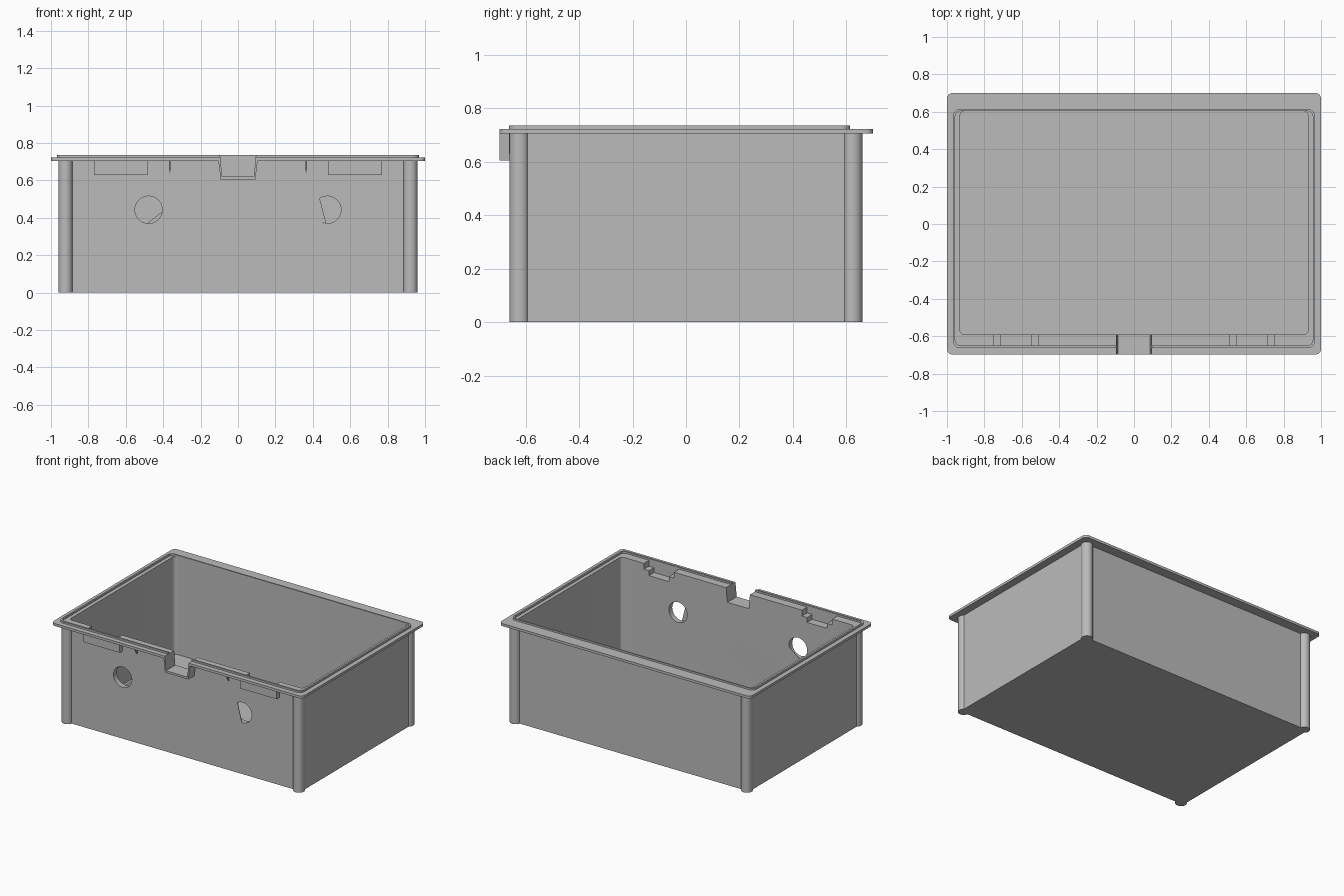
import bpy, bmesh
from math import cos, sin, pi, radians

scene_cube = bpy.data.objects.get("Cube")
if scene_cube:
    bpy.data.objects.remove(scene_cube, do_unlink=True)

grey = bpy.data.materials.new("plain_grey")
grey.use_nodes = True
COLOUR = (0.5, 0.5, 0.5, 1)
grey.diffuse_color = COLOUR
grey.node_tree.nodes["Principled BSDF"].inputs["Base Color"].default_value = COLOUR


def arc(cx, cy, r, start, end, steps):
    """Points on a circular arc, angles in degrees."""
    angles = [radians(start + (end - start) * i / steps) for i in range(steps + 1)]
    return [(cx + r * cos(a), cy + r * sin(a)) for a in angles]


def round_rect(x0, x1, y0, y1, r):
    pts = []
    corners = [(x1 - r, y1 - r), (x0 + r, y1 - r), (x0 + r, y0 + r), (x1 - r, y0 + r)]
    for i, (cx, cy) in enumerate(corners):
        pts += arc(cx, cy, r, 90 * i, 90 * i + 90, 6)
    return pts


def rect(x0, x1, y0, y1):
    return [(x0, y0), (x1, y0), (x1, y1), (x0, y1)]


def prism(name, pts, lo, hi, axis="z"):
    """Extrude a closed outline along one axis."""
    place = {"x": lambda a, b, t: (t, a, b),
             "y": lambda a, b, t: (a, t, b),
             "z": lambda a, b, t: (a, b, t)}[axis]
    bm = bmesh.new()
    ends = [[bm.verts.new(place(a, b, t)) for a, b in pts] for t in (lo, hi)]
    for end in ends:
        bm.faces.new(end)
    for i in range(len(pts)):
        j = (i + 1) % len(pts)
        bm.faces.new((ends[0][i], ends[0][j], ends[1][j], ends[1][i]))
    bmesh.ops.recalc_face_normals(bm, faces=bm.faces)
    mesh = bpy.data.meshes.new(name)
    bm.to_mesh(mesh)
    bm.free()
    mesh.materials.append(grey)
    obj = bpy.data.objects.new(name, mesh)
    bpy.context.scene.collection.objects.link(obj)
    return obj


def cut(obj, cutters):
    """Subtract the cutters and keep the evaluated mesh."""
    for c in cutters:
        mod = obj.modifiers.new("cut", "BOOLEAN")
        mod.operation, mod.solver, mod.object = "DIFFERENCE", "EXACT", c
    graph = bpy.context.evaluated_depsgraph_get()
    mesh = bpy.data.meshes.new_from_object(obj.evaluated_get(graph))
    obj.modifiers.clear()
    obj.data = mesh


HOLE_X, HOLE_Z, HOLE_R = 0.478, 0.443, 0.073
FLANGE_LOW, FLANGE_TOP = 0.705, 0.723

# Cutters
cavity = prism("cavity_cutter", round_rect(-0.93, 0.93, -0.592, 0.604, 0.025), 0.02, 1)
channel = prism("channel_cutter",
                [(-0.085, 0.62), (0.085, 0.62), (0.097, 0.75), (-0.097, 0.75)], -0.8, -0.5, "y")
lip_inner = prism("lip_cutter", round_rect(-0.956, 0.956, -0.65, 0.604, 0.03), 0.6, 1)
pockets, holes = [], []
for s in (-1, 1):
    for half, low in ((0.12, 0.68), (0.08, 0.645)):
        pockets.append(prism("pocket_cutter", rect(s * 0.63 - half, s * 0.63 + half, low, 0.9),
                             -0.65, -0.5, "y"))
    holes.append(prism("hole_cutter", arc(s * HOLE_X, HOLE_Z, HOLE_R, 0, 360, 40)[:-1],
                       -0.8, -0.5, "y"))
cutters = [cavity, channel, lip_inner] + pockets + holes

# Tub walls and floor
tub = prism("tub", rect(-0.945, 0.945, -0.63, 0.63), 0, 0.715)
cut(tub, [cavity, channel] + pockets + holes)

# Wide flange and the raised lip on it
flange = prism("flange", round_rect(-1, 1, -0.698, 0.7, 0.03), FLANGE_LOW, FLANGE_TOP)
cut(flange, [cavity, channel] + pockets)
lip = prism("lip", round_rect(-0.967, 0.967, -0.663, 0.614, 0.035), FLANGE_TOP - 0.004, 0.735)
cut(lip, [lip_inner, channel])

# Spout through the front wall
spout = prism("spout", [(-0.093, 0.605), (0.093, 0.605), (0.106, 0.715), (-0.106, 0.715)],
              -0.698, -0.6, "y")
cut(spout, [channel])

parts = [tub, flange, lip, spout]
for s, side in ((-1, "right"), (1, "left")):
    # Pocket housings and small ribs under the front flange
    block = prism(side + "_pocket_housing", rect(s * 0.625 - 0.145, s * 0.625 + 0.145, 0.63, 0.715),
                  -0.662, -0.6, "y")
    cut(block, pockets + [cavity])
    rib = prism(side + "_rib", [(-0.62, 0.64), (-0.632, 0.64), (-0.665, 0.71), (-0.62, 0.71)],
                s * 0.365 - 0.005, s * 0.365 + 0.005, "x")
    parts += [block, rib]
    # Corner posts
    for t, end in ((-1, "front"), (1, "back")):
        post = prism(end + "_" + side + "_post",
                     arc(s * 0.922, t * 0.623, 0.038, 0, 360, 32)[:-1], 0, 0.71)
        cut(post, [cavity])
        parts.append(post)

# Thin webs partly closing the round holes
parts.append(prism("left_hole_web", arc(HOLE_X, HOLE_Z, HOLE_R, 124, 265, 16), -0.63, -0.627, "y"))
parts.append(prism("right_hole_web", arc(-HOLE_X, HOLE_Z, HOLE_R, 264, 352, 12), -0.595, -0.592, "y"))

for c in cutters:
    bpy.data.objects.remove(c, do_unlink=True)

# Smooth the round faces, keep the edges sharp
bpy.ops.object.select_all(action="DESELECT")
for p in parts:
    p.select_set(True)
bpy.context.view_layer.objects.active = tub
bpy.ops.object.shade_smooth_by_angle(angle=radians(35))
